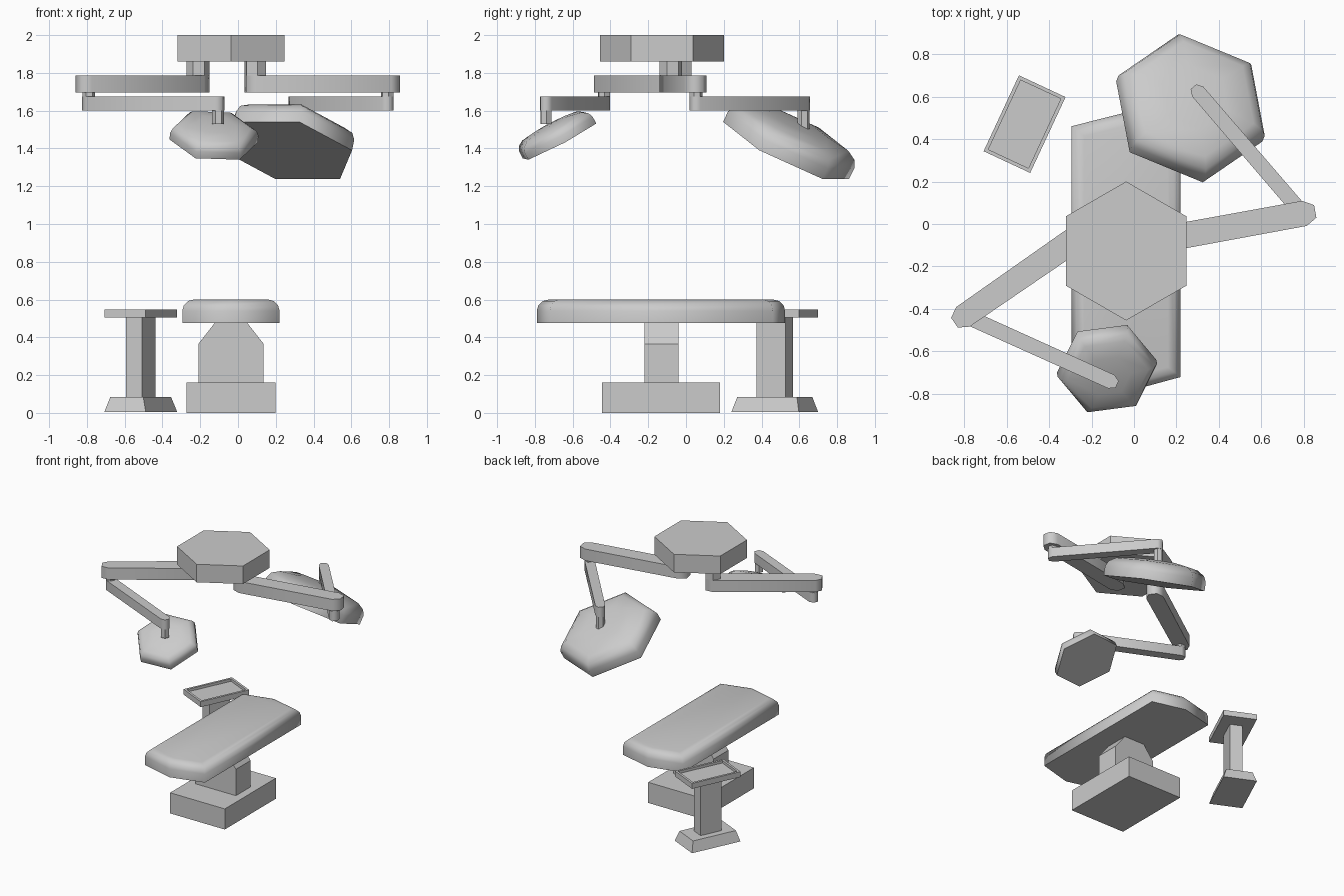
import bpy, bmesh
from math import radians, cos, sin, atan2, pi
from mathutils import Vector, Matrix

if "Cube" in bpy.data.objects:
    bpy.data.objects.remove(bpy.data.objects["Cube"], do_unlink=True)

grey = bpy.data.materials.new("light_grey")
grey.use_nodes = True
grey.diffuse_color = (0.6, 0.6, 0.6, 1)
grey.node_tree.nodes["Principled BSDF"].inputs["Base Color"].default_value = (0.6, 0.6, 0.6, 1)


def loft(name, rings, angle=40, bevel=0, matrix=Matrix()):
    """Skin a stack of equal-sized rings, cap both ends, optionally round the top rim."""
    bm = bmesh.new()
    loops = [[bm.verts.new(matrix @ Vector(p)) for p in ring] for ring in rings]
    n = len(loops[0])
    for a, b in zip(loops, loops[1:]):
        for i in range(n):
            j = (i + 1) % n
            bm.faces.new((a[i], a[j], b[j], b[i]))
    bm.faces.new(loops[0][::-1])
    top = bm.faces.new(loops[-1])
    bmesh.ops.recalc_face_normals(bm, faces=bm.faces)
    if bevel:
        bmesh.ops.bevel(bm, geom=list(top.edges), offset=bevel, segments=3,
                        profile=0.5, affect='EDGES')
    mesh = bpy.data.meshes.new(name)
    bm.to_mesh(mesh)
    bm.free()
    for f in mesh.polygons:
        f.use_smooth = True
    mesh.set_sharp_from_angle(angle=radians(angle))
    mesh.materials.append(grey)
    obj = bpy.data.objects.new(name, mesh)
    bpy.context.collection.objects.link(obj)
    return obj


def rect(hx, hy, z):
    return [(-hx, -hy, z), (hx, -hy, z), (hx, hy, z), (-hx, hy, z)]


def hexagon(r, z, phase=0.0):
    return [(r * cos(phase + i * pi / 3), r * sin(phase + i * pi / 3), z) for i in range(6)]


def hex_post(name, xy, r, z0, z1, phase=0.0):
    return loft(name, [hexagon(r, z0, phase), hexagon(r, z1, phase)],
                matrix=Matrix.Translation((*xy, 0)))


def arm(name, start, end, r0, r1, z0, z1):
    """Flat bar with three-sided rounded ends."""
    d = atan2(end[1] - start[1], end[0] - start[0])
    outline = []
    for c, r, turn in ((end, r1, -pi / 2), (start, r0, pi / 2)):
        for i in range(4):
            a = d + turn + i * pi / 3
            outline.append((c[0] + r * cos(a), c[1] + r * sin(a)))
    loft(name, [[(*p, z) for p in outline] for z in (z0, z1)], angle=65)
    return d + pi / 6


def lamp(name, centre, r, azimuth, tilt, phase):
    """Six-sided domed lamp head, tipped over towards the azimuth."""
    profile = ((1, 0), (1, 0.17), (0.95, 0.28), (0.81, 0.365), (0.45, 0.42), (0.1, 0.435))
    m = (Matrix.Translation(centre) @ Matrix.Rotation(radians(azimuth), 4, 'Z')
         @ Matrix.Rotation(radians(tilt), 4, 'Y'))
    loft(name, [hexagon(r * k, r * h, radians(phase)) for k, h in profile],
         angle=75, matrix=m)


# Ceiling hub
hex_post("ceiling_hub", (-0.037, -0.127), 0.327, 1.86, 2.0, pi / 6)

# Lamp arms: shoulder, elbow and wrist positions for each side
for side, shoulder, elbow, wrist, r_out, z_wrist in (
        ("right", (-0.213, -0.027), (-0.805, -0.437), (-0.107, -0.742), 0.056, 1.53),
        ("left", (0.092, -0.08), (0.802, 0.05), (0.3, 0.623), 0.06, 1.49)):
    pivot = (elbow[0] + (0.015 if side == "right" else -0.012), elbow[1] + 0.003)
    turn = arm(f"{side}_upper_arm", shoulder, elbow, 0.061, r_out, 1.695, 1.785)
    hex_post(f"{side}_shoulder_post", shoulder, 0.061, 1.785, 1.86, turn)
    turn = arm(f"{side}_lower_arm", pivot, wrist, 0.036, 0.035, 1.6, 1.675)
    hex_post(f"{side}_elbow_pin", pivot, 0.034, 1.675, 1.695, turn)
    hex_post(f"{side}_wrist_pin", wrist, 0.032, z_wrist, 1.6, turn)

# Lamp heads
lamp("right_lamp", (-0.129, -0.67, 1.44), 0.236, -79, 28, 26)
lamp("left_lamp", (0.26, 0.53, 1.39), 0.372, 67.6, 28, 30)

# Table top with pointed ends and a rounded upper rim
outline = [(-0.295, -0.72), (-0.037, -0.79), (0.22, -0.72),
           (0.22, 0.46), (-0.037, 0.525), (-0.295, 0.46)]
loft("table_top", [[(*p, z) for p in outline] for z in (0.475, 0.6)], angle=80, bevel=0.06)

# Table pedestal and base
loft("table_pedestal",
     [rect(0.173, 0.09, 0.16), rect(0.173, 0.09, 0.365), rect(0.083, 0.09, 0.48)],
     angle=20, matrix=Matrix.Translation((-0.037, -0.13, 0)))
loft("table_base", [rect(0.235, 0.313, 0), rect(0.235, 0.313, 0.16)],
     matrix=Matrix.Translation((-0.037, -0.132, 0)))

# Instrument stand, turned about its column
stand = Matrix.Translation((-0.515, 0.47, 0)) @ Matrix.Rotation(radians(-25), 4, 'Z')
loft("stand_base", [rect(0.121, 0.197, 0.005), rect(0.096, 0.174, 0.085)],
     angle=20, matrix=stand)
loft("stand_column", [rect(0.046, 0.084, 0.085), rect(0.046, 0.084, 0.505)], matrix=stand)
loft("stand_tray",
     [rect(0.121, 0.197, 0.505), rect(0.121, 0.197, 0.547),
      rect(0.104, 0.18, 0.547), rect(0.104, 0.18, 0.527)], matrix=stand)
